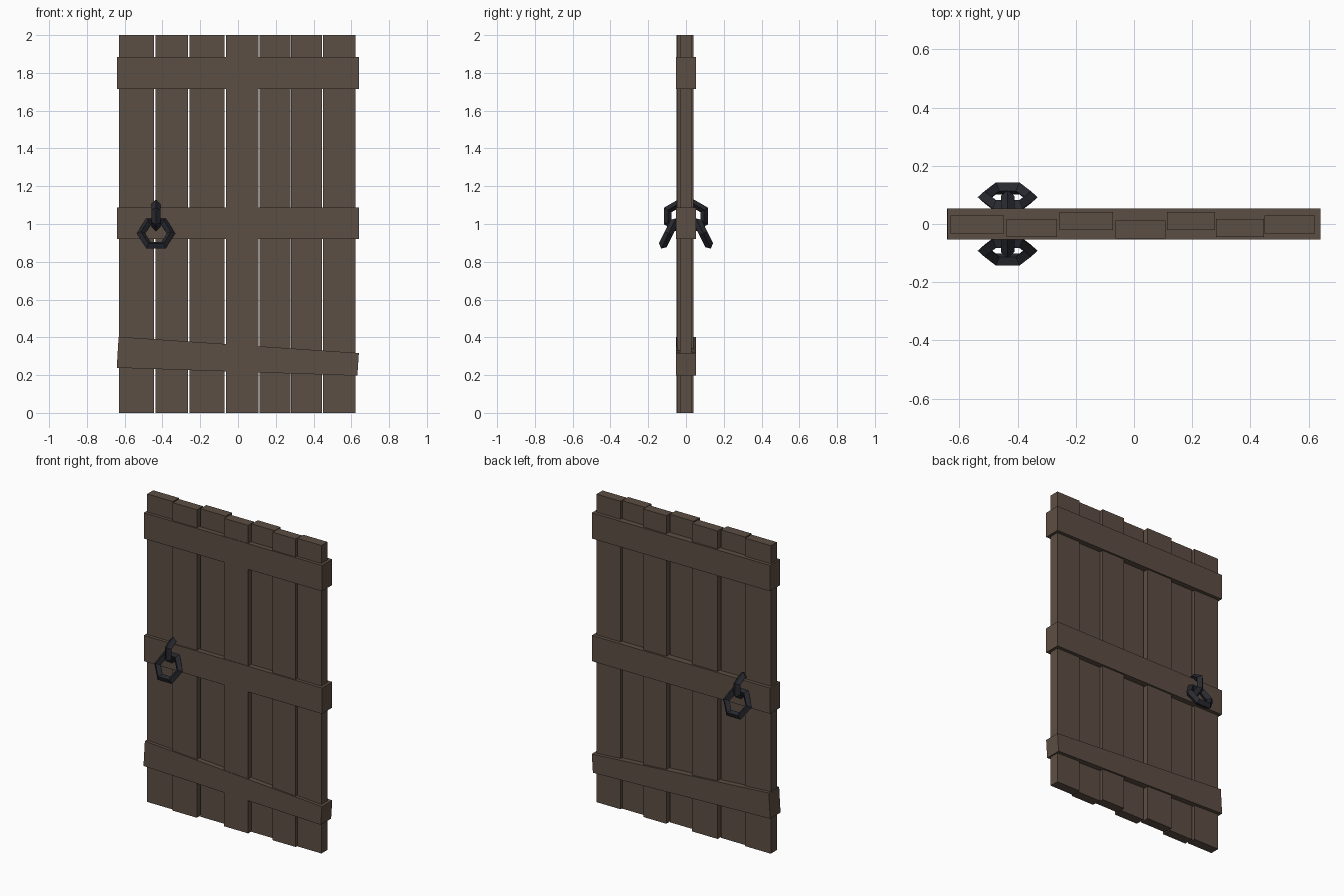
import bpy, math
from mathutils import Vector

if "Cube" in bpy.data.objects:
    bpy.data.objects.remove(bpy.data.objects["Cube"])


def material(name, rgb):
    m = bpy.data.materials.new(name)
    m.diffuse_color = (*rgb, 1)
    m.use_nodes = True
    m.node_tree.nodes["Principled BSDF"].inputs["Base Color"].default_value = m.diffuse_color
    return m


WOOD = material("dark_wood", (0.108, 0.077, 0.056))
IRON = material("black_iron", (0.022, 0.023, 0.031))


def mesh_object(name, verts, faces, mat):
    me = bpy.data.meshes.new(name)
    me.from_pydata(verts, [], faces)
    me.materials.append(mat)
    ob = bpy.data.objects.new(name, me)
    bpy.context.collection.objects.link(ob)
    return ob


def board(name, outline, y0, y1):
    """Extrude a four-cornered front outline (anticlockwise x, z) through the door."""
    verts = [(x, y, z) for y in (y0, y1) for x, z in outline]
    faces = [(0, 1, 2, 3), (7, 6, 5, 4)]
    faces += [(i, i + 4, (i + 1) % 4 + 4, (i + 1) % 4) for i in range(4)]
    return mesh_object(name, verts, faces, WOOD)


def rect(x0, x1, z0, z1):
    return [(x0, z0), (x1, z0), (x1, z1), (x0, z1)]


def hex_ring(name, centre, u, v, major, minor):
    """Six-sided ring with diamond section; corners start along u, ring lies in u-v."""
    c, u, v = Vector(centre), Vector(u), Vector(v)
    n = u.cross(v)
    verts, faces = [], []
    for i in range(6):
        a = i * math.pi / 3
        radial = u * math.cos(a) + v * math.sin(a)
        for j in range(4):
            b = j * math.pi / 2
            verts.append(c + radial * (major + minor * math.cos(b)) + n * minor * math.sin(b))
            k, l = (i + 1) % 6, (j + 1) % 4
            faces.append((i * 4 + j, k * 4 + j, k * 4 + l, i * 4 + l))
    return mesh_object(name, verts, faces, IRON)


# Uneven vertical planks: left, right, front face
planks = [(-0.63, -0.446, -0.032), (-0.438, -0.264, -0.045), (-0.256, -0.072, -0.021),
          (-0.064, 0.108, -0.05), (0.113, 0.278, -0.021), (0.281, 0.446, -0.045),
          (0.449, 0.622, -0.032)]
for i, (x0, x1, y) in enumerate(planks):
    board(f"plank_{i + 1}", rect(x0, x1, 0, 2), y, y + 0.062)

# Cross bars wrapping both sides, the lowest one crooked and tapered
board("top_bar", rect(-0.64, 0.64, 1.716, 1.883), -0.053, 0.053)
board("middle_bar", rect(-0.64, 0.64, 0.92, 1.087), -0.053, 0.053)
board("bottom_bar", [(-0.642, 0.239), (0.632, 0.197), (0.64, 0.317), (-0.632, 0.403)],
      -0.053, 0.053)

# Staple and hanging ring pull on each side
t = math.radians(26)
for side, s in (("front", -1), ("back", 1)):
    hex_ring(side + "_staple", (-0.434, s * 0.04, 1.042), (0, 0, 1), (0, s, 0), 0.065, 0.0235)
    hex_ring(side + "_ring", (-0.434, s * 0.092, 0.95), (s, 0, 0),
             (0, s * math.sin(t), -math.cos(t)), 0.08, 0.023)
